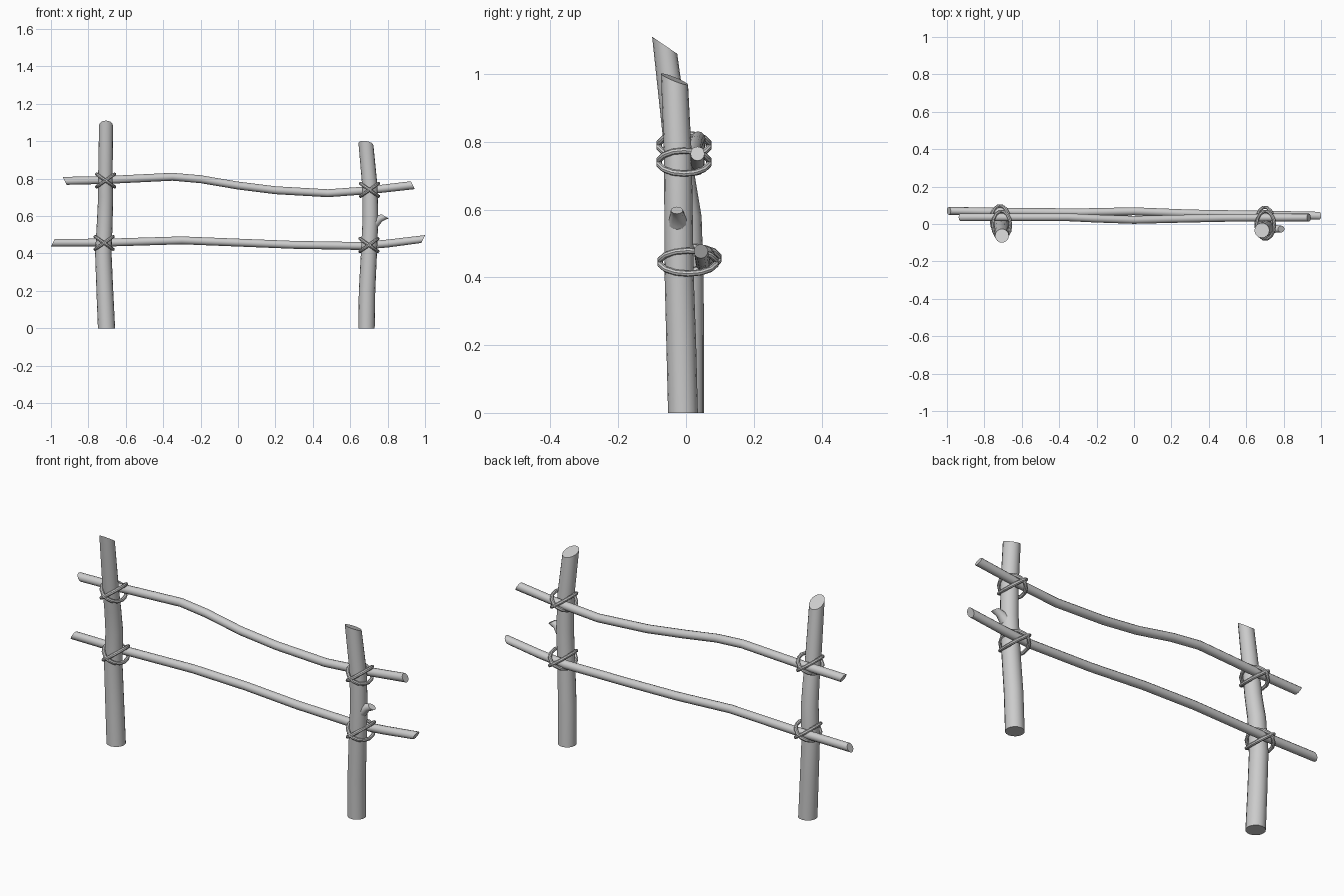
import bpy, bmesh, math
from mathutils import Vector

cube = bpy.data.objects.get("Cube")
if cube:
    bpy.data.objects.remove(cube, do_unlink=True)

wood = bpy.data.materials.new("plain grey")
wood.use_nodes = True
GREY = (0.6, 0.6, 0.6, 1)
wood.diffuse_color = GREY
wood.node_tree.nodes["Principled BSDF"].inputs["Base Color"].default_value = GREY


def finish(obj):
    bpy.ops.object.select_all(action='DESELECT')
    bpy.context.view_layer.objects.active = obj
    obj.select_set(True)
    bpy.ops.object.shade_smooth_by_angle(angle=math.radians(40))


def pole(name, axis, path, cuts=((0, 0, 0), (0, 0, 0)), sides=16):
    """Round pole: path holds (x, y, z, radius); cuts slant the two ends."""
    axis = Vector(axis).normalized()
    u = axis.cross(Vector((0, 1, 0))).normalized()
    v = axis.cross(u)
    bm = bmesh.new()
    rings = []
    for i, (x, y, z, r) in enumerate(path):
        cut = Vector()
        if i == 0:
            cut = Vector(cuts[0])
        elif i == len(path) - 1:
            cut = Vector(cuts[1])
        ring = []
        for k in range(sides):
            a = math.tau * k / sides
            d = (u * math.cos(a) + v * math.sin(a)) * r
            ring.append(bm.verts.new(Vector((x, y, z)) + d + axis * d.dot(cut)))
        rings.append(ring)
    for a, b in zip(rings, rings[1:]):
        for k in range(sides):
            n = (k + 1) % sides
            bm.faces.new((a[k], a[n], b[n], b[k]))
    bm.faces.new(rings[0])
    bm.faces.new(rings[-1])
    bmesh.ops.recalc_face_normals(bm, faces=bm.faces)
    mesh = bpy.data.meshes.new(name)
    bm.to_mesh(mesh)
    bm.free()
    mesh.materials.append(wood)
    obj = bpy.data.objects.new(name, mesh)
    bpy.context.collection.objects.link(obj)
    finish(obj)


def lashing(name, x, y, z, ry):
    """Two tilted rope loops that cross over the post."""
    curve = bpy.data.curves.new(name, 'CURVE')
    curve.dimensions = '3D'
    curve.bevel_depth = 0.009
    curve.bevel_resolution = 2
    steps = 14
    for side in (-1, 1):
        loop = curve.splines.new('POLY')
        loop.points.add(steps - 1)
        loop.use_cyclic_u = True
        for k, p in enumerate(loop.points):
            a = math.tau * k / steps
            c, s = math.cos(a), math.sin(a)
            p.co = (x + 0.048 * c, y + ry * s, z + side * 0.034 * c, 1)
    obj = bpy.data.objects.new(name, curve)
    bpy.context.collection.objects.link(obj)
    curve.materials.append(wood)
    bpy.ops.object.select_all(action='DESELECT')
    bpy.context.view_layer.objects.active = obj
    obj.select_set(True)
    bpy.ops.object.convert(target='MESH')
    finish(bpy.context.view_layer.objects.active)


# Posts with slanted tops
UP, ALONG = (0, 0, 1), (1, 0, 0)
pole("right_post", UP, [
    (-0.703, 0.007, 0, 0.046), (-0.712, 0.008, 0.2, 0.045),
    (-0.72, 0.008, 0.4, 0.044), (-0.712, 0.004, 0.58, 0.042),
    (-0.708, -0.014, 0.7, 0.04), (-0.709, -0.028, 0.8, 0.039),
    (-0.706, -0.063, 1.085, 0.037)], ((0, 0, 0), (0, -0.68, 0)))
pole("left_post", UP, [
    (0.687, -0.009, 0, 0.044), (0.69, -0.014, 0.2, 0.044),
    (0.7, -0.02, 0.4, 0.043), (0.708, -0.022, 0.58, 0.042),
    (0.705, -0.024, 0.76, 0.041), (0.684, -0.034, 0.985, 0.04)],
    ((0, 0, 0), (-0.15, -0.4, 0)))

# Broken branch on the left post
pole("branch_stub", (0.85, 0, 0.5), [
    (0.705, -0.022, 0.54, 0.036), (0.74, -0.024, 0.57, 0.026),
    (0.76, -0.026, 0.588, 0.02), (0.787, -0.027, 0.598, 0.018)],
    ((0, 0, 0), (0.4, 0, -0.4)), 12)

# Rails
R = 0.021
pole("upper_rail", ALONG, [
    (-0.927, 0.036, 0.788, R), (-0.7, 0.036, 0.793, R),
    (-0.35, 0.036, 0.81, R), (-0.2, 0.029, 0.797, R),
    (0, 0.022, 0.763, R), (0.2, 0.027, 0.738, R),
    (0.48, 0.033, 0.722, R), (0.7, 0.034, 0.738, R),
    (0.935, 0.034, 0.765, R)], ((0, 0, -0.5), (0, 0, -0.5)), 12)
pole("lower_rail", ALONG, [
    (-0.99, 0.07, 0.457, R), (-0.7, 0.066, 0.458, R),
    (-0.3, 0.062, 0.47, R), (0, 0.068, 0.458, R),
    (0.3, 0.056, 0.446, R), (0.65, 0.05, 0.44, R),
    (0.8, 0.048, 0.453, R), (0.99, 0.044, 0.477, R)],
    ((0, 0, 0.5), (0, 0, 0.5)), 12)

# Rope lashings
lashing("upper_right_lashing", -0.708, -0.006, 0.79, 0.075)
lashing("lower_right_lashing", -0.716, 0.023, 0.456, 0.075)
lashing("upper_left_lashing", 0.703, -0.006, 0.74, 0.075)
lashing("lower_left_lashing", 0.7, 0.006, 0.445, 0.084)
